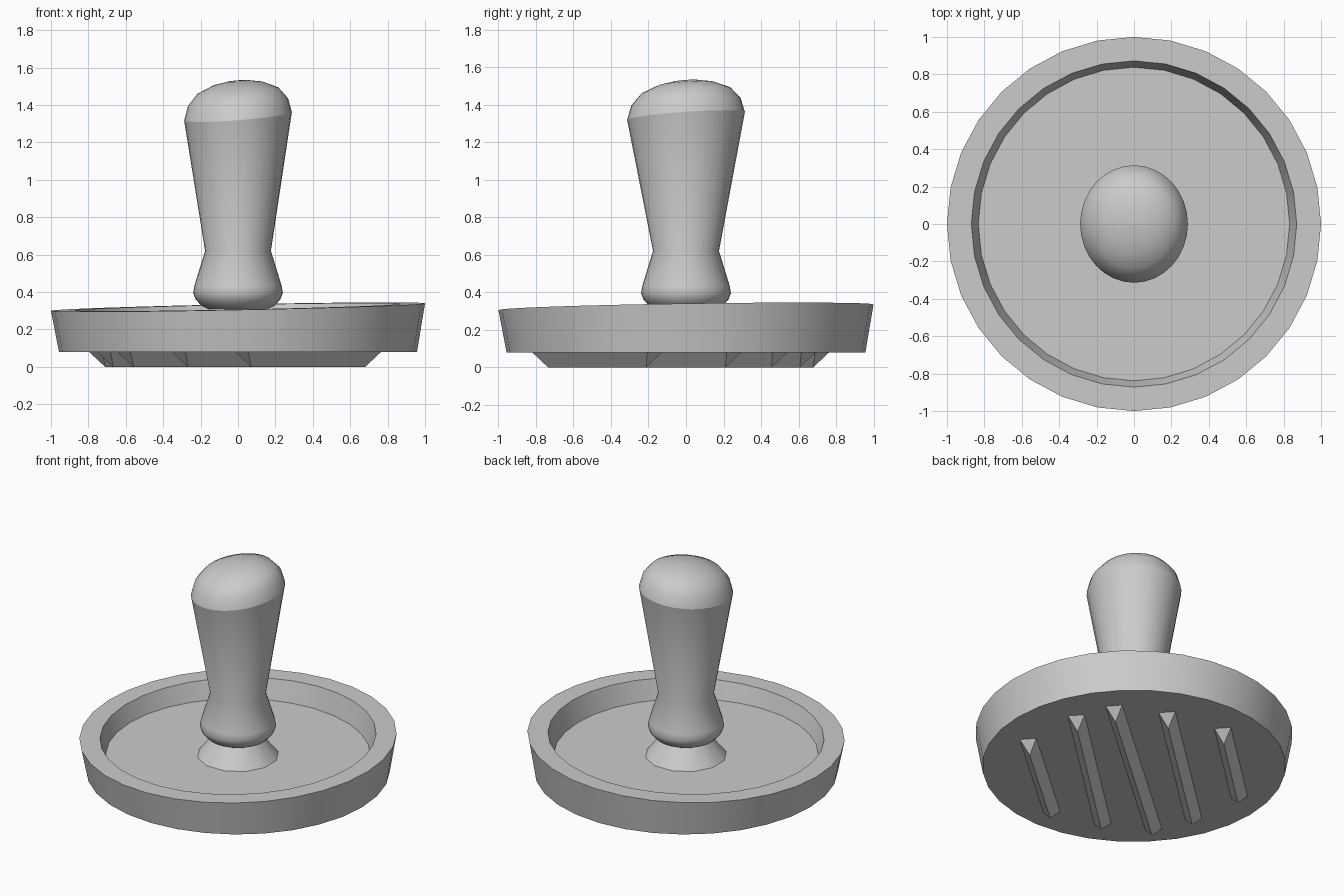
import bpy, bmesh, math
from mathutils import Vector

if "Cube" in bpy.data.objects:
    bpy.data.objects.remove(bpy.data.objects["Cube"])

grey = bpy.data.materials.new("plain grey")
grey.use_nodes = True
grey.diffuse_color = (0.6, 0.6, 0.6, 1)
grey.node_tree.nodes["Principled BSDF"].inputs["Base Color"].default_value = (0.6, 0.6, 0.6, 1)


def finish(name, bm):
    bmesh.ops.recalc_face_normals(bm, faces=bm.faces)
    mesh = bpy.data.meshes.new(name)
    bm.to_mesh(mesh)
    bm.free()
    mesh.materials.append(grey)
    obj = bpy.data.objects.new(name, mesh)
    bpy.context.collection.objects.link(obj)
    return obj


def loft(name, rings, sides, turn=0.0):
    """Stack oval rings (rx, ry, z, tilt_x, tilt_y, sharp) and cap both ends."""
    bm = bmesh.new()
    loops = []
    for rx, ry, z, tx, ty, sharp in rings:
        loop = []
        for i in range(sides):
            a = math.tau * i / sides + turn
            x, y = rx * math.cos(a), ry * math.sin(a)
            loop.append(bm.verts.new((x, y, z + tx * x + ty * y)))
        loops.append(loop)
    for low, high in zip(loops, loops[1:]):
        for i in range(sides):
            j = (i + 1) % sides
            bm.faces.new((low[i], low[j], high[j], high[i])).smooth = True
    for end in (loops[0], loops[-1]):
        bm.faces.new(end)
    for ring, loop in zip(rings, loops):
        if ring[5]:
            for i in range(sides):
                bm.edges.get((loop[i - 1], loop[i])).smooth = False
    return finish(name, bm)


# Round tray: tapered wall, slightly tilted rim, recessed floor
rim = (0.32, 0.02, 0.015, True)
loft("tray", [
    (0.957, 0.957, 0.08, 0, 0, True),
    (1.0, 1.0, *rim),
    (0.87, 0.872, *rim),
    (0.832, 0.838, 0.19, 0, 0, True),
], 32)

# Short flared neck standing on the tray floor
loft("neck", [
    (0.26, 0.26, 0.188, 0, 0, True),
    (0.15, 0.15, 0.325, 0, 0, True),
], 12, math.radians(15))

# Handle: bulb, waist, widening grip and tilted dome
shaft = [(0.15, 0.305), (0.195, 0.327), (0.226, 0.36), (0.24, 0.395),
         (0.233, 0.435), (0.176, 0.62)]
rings = [(r, r, z, 0, 0, False) for r, z in shaft]
dome = [(1, 0), (0.93, 0.075), (0.76, 0.135), (0.47, 0.173), (0.2, 0.188), (0.02, 0.191)]
for i, (f, h) in enumerate(dome):
    rings.append((0.288 * f, 0.314 * f, 1.34 + h, 0.078, 0.067, i == 0))
loft("handle", rings, 32)

# Tread bars under the tray: (across at start, across at end, start, end)
bars = [(-0.636, -0.566, -0.40, 0.54), (-0.307, -0.26, -0.67, 0.71),
        (-0.06, 0.054, -0.77, 0.81), (0.266, 0.316, -0.66, 0.70),
        (0.598, 0.627, -0.43, 0.45)]
across = Vector((-1, 1, 0)).normalized()
along = Vector((-1, -1, 0)).normalized()
for n, (s0, s1, t0, t1) in enumerate(bars):
    start = across * s0 + along * t0
    end = across * s1 + along * t1
    run = (end - start).normalized()
    side = Vector((-run.y, run.x, 0)) * 0.054
    top, inset = Vector((0, 0, 0.082)), run * 0.07
    bm = bmesh.new()
    a, b, c, d = [bm.verts.new(p + top) for p in
                  (start - side, start + side, end + side, end - side)]
    e, f = bm.verts.new(start + inset), bm.verts.new(end - inset)
    for face in ((a, b, c, d), (a, b, e), (c, d, f), (b, c, f, e), (d, a, e, f)):
        bm.faces.new(face)
    finish(f"tread_bar_{n + 1}", bm)
